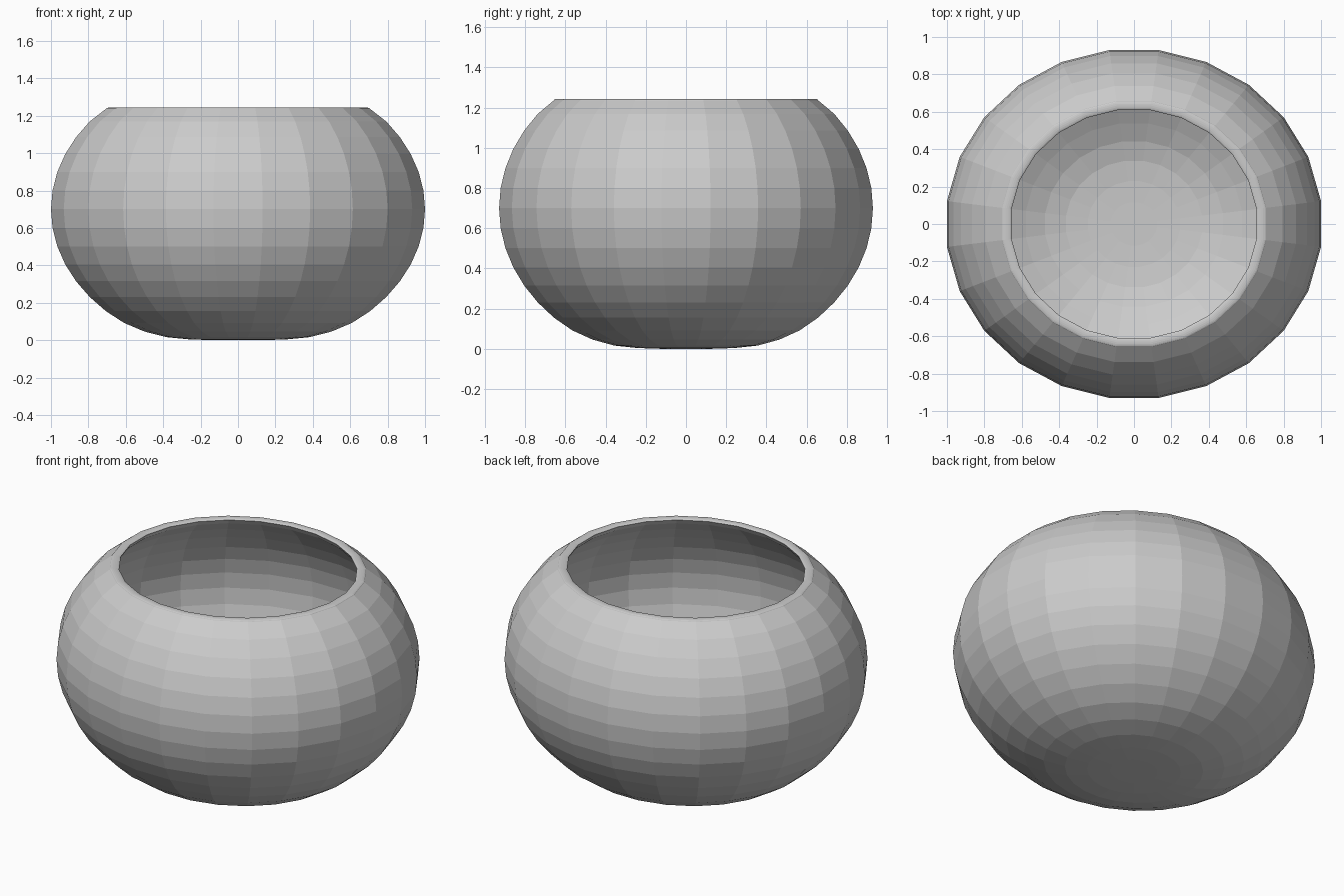
import bpy, bmesh
from math import sin, cos, pi, radians

cube = bpy.data.objects.get("Cube")
if cube:
    bpy.data.objects.remove(cube)

SEGMENTS = 24
STEP = radians(7.5)
MID_Z, HALF_H, WALL = 0.7, 0.77, 0.05
DEPTH = 0.93                                  # bowl is slightly narrower in y
LOW_Z = [0.092, 0.046, 0.016, 0.004, 0.0]     # flattened base rings


def shell(wall):
    """Profile of one skin of the bowl, from the base up to the mouth."""
    pts = []
    for k in range(11, -7, -1):
        r = (1 - wall) * cos(k * STEP)
        z = LOW_Z[k - 7] + wall if k >= 7 else MID_Z - (HALF_H - wall) * sin(k * STEP)
        pts.append((r, z))
    return pts


# Outer skin, rounded rim, inner skin
outer, inner = shell(0), shell(WALL)
rim = [(0.681 + 0.026 * cos(a), 1.236 + 0.008 * sin(a))
       for a in (pi * i / 8 for i in range(9))]
profile = outer[:-1] + rim + inner[::-1]

# Lathe the profile with flat-sided segments
bm = bmesh.new()
scale = 1 / cos(pi / SEGMENTS)
rings = []
for r, z in profile:
    angles = [2 * pi * (i + 0.5) / SEGMENTS for i in range(SEGMENTS)]
    rings.append([bm.verts.new((r * scale * cos(a), r * scale * DEPTH * sin(a), z))
                  for a in angles])
for low, high in zip(rings, rings[1:]):
    for i in range(SEGMENTS):
        j = (i + 1) % SEGMENTS
        bm.faces.new((low[i], low[j], high[j], high[i]))
bm.faces.new(rings[0][::-1])      # underside
bm.faces.new(rings[-1])           # inside floor
bmesh.ops.recalc_face_normals(bm, faces=bm.faces)

mesh = bpy.data.meshes.new("bowl")
bm.to_mesh(mesh)
bm.free()
bowl = bpy.data.objects.new("bowl", mesh)
bpy.context.collection.objects.link(bowl)

# Plain grey finish
grey = bpy.data.materials.new("plain grey")
grey.use_nodes = True
colour = (0.6, 0.6, 0.6, 1)
grey.diffuse_color = colour
grey.node_tree.nodes["Principled BSDF"].inputs["Base Color"].default_value = colour
mesh.materials.append(grey)
